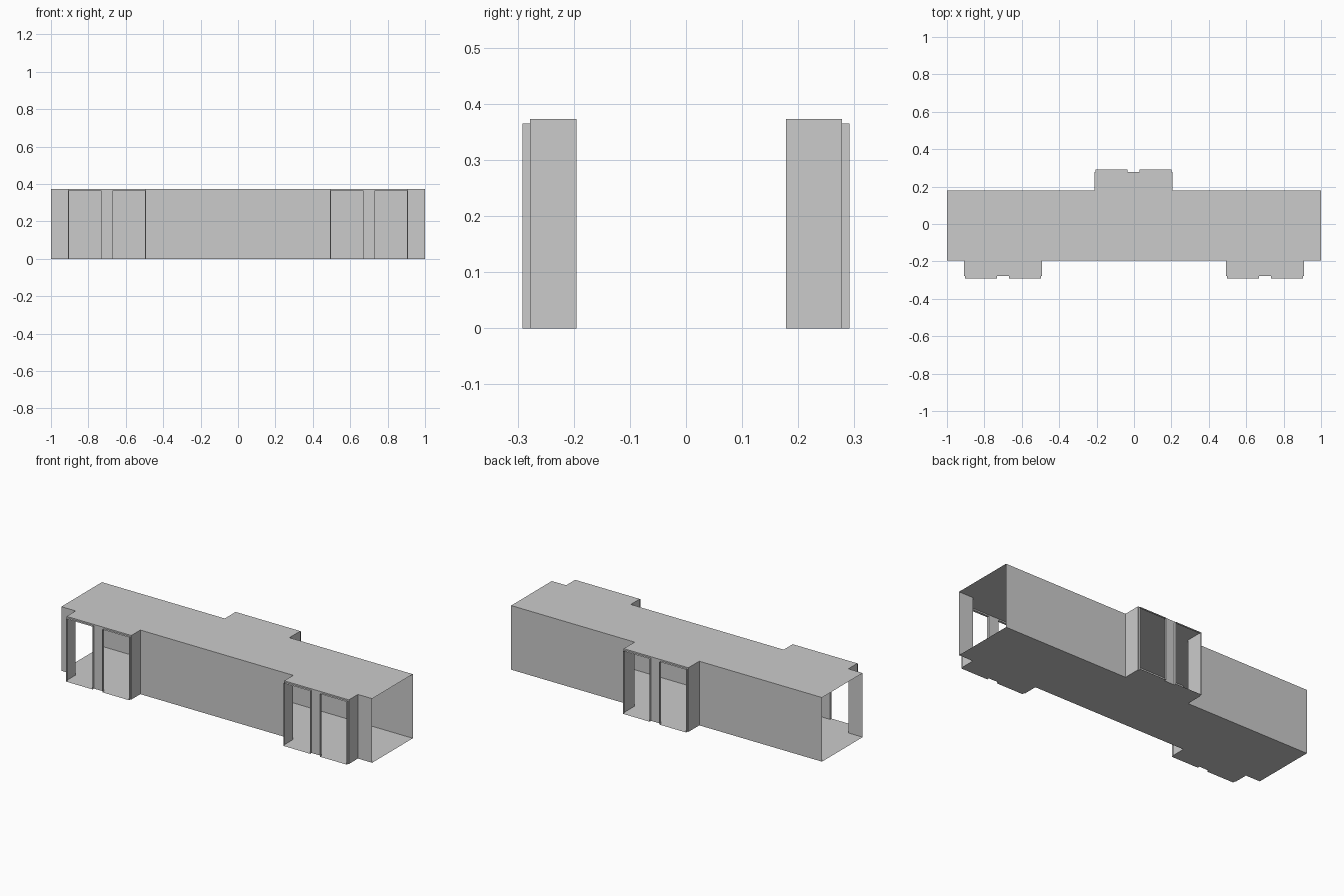
import bpy

if "Cube" in bpy.data.objects:
    bpy.data.objects.remove(bpy.data.objects["Cube"])

H, LINTEL = 0.373, 0.365          # ceiling height, opening height
FRONT, BACK = -0.195, 0.178       # main wall lines
FACE, SILL = 0.278, 0.291         # bay face and outer door line (distance from axis)
HALF, OUT, IN = 0.208, 0.203, 0.032  # bay half width, opening outer / inner edge
BAYS = [("front_left", -0.7, -1), ("front_right", 0.7, -1), ("back", -0.002, 1)]


def mesh_object(name, polys):
    verts, faces = [], []
    for p in polys:
        faces.append(list(range(len(verts), len(verts) + len(p))))
        verts += p
    me = bpy.data.meshes.new(name)
    me.from_pydata(verts, [], faces)
    ob = bpy.data.objects.new(name, me)
    bpy.context.collection.objects.link(ob)
    return ob


def wall(a, b, z0, z1):
    return [(*a, z0), (*b, z0), (*b, z1), (*a, z1)]


def slab(name, x0, x1, y0, y1, z, up):
    """Flat horizontal rectangle facing up or down."""
    y0, y1 = sorted((y0, y1))
    p = [(x0, y0, z), (x1, y0, z), (x1, y1, z), (x0, y1, z)]
    return p if up else p[::-1]


# Main corridor: floor, ceiling and long walls, open at both ends
mesh_object("corridor_floor", [slab("", -1, 1, FRONT, BACK, 0, True)])
mesh_object("corridor_ceiling", [slab("", -1, 1, FRONT, BACK, H, False)])
for side, y in ((-1, FRONT), (1, BACK)):
    edges = [-1]
    for _, cx, s in BAYS:
        if s == side:
            edges += [cx - HALF, cx + HALF]
    edges.append(1)
    spans = zip(edges[::2], edges[1::2])
    quads = [wall((a, y), (b, y), 0, H) for a, b in spans]
    if side < 0:
        quads = [q[::-1] for q in quads]
    mesh_object("front_wall" if side < 0 else "back_wall", quads)

# Door bays: side walls, face with pillar, and two framed openings each
for name, cx, s in BAYS:
    y0, yf, yo = (FRONT if s < 0 else BACK), s * FACE, s * SILL
    shell = [wall((cx + k * HALF, y0), (cx + k * HALF, yf), 0, H) for k in (-1, 1)]
    shell += [wall((cx + k * HALF, yf), (cx + k * OUT, yf), 0, H) for k in (-1, 1)]
    shell.append(wall((cx - IN, yf), (cx + IN, yf), 0, H))
    mesh_object(name + "_bay_walls", shell)
    mesh_object(name + "_bay_floor", [slab("", cx - HALF, cx + HALF, y0, yf, 0, True)])
    mesh_object(name + "_bay_ceiling", [slab("", cx - HALF, cx + HALF, y0, yf, H, False)])
    frame = []
    for k in (-1, 1):
        a, b = sorted((cx + k * IN, cx + k * OUT))
        frame += [wall((x, yf), (x, yo), 0, LINTEL) for x in (a, b)]   # jambs
        frame.append(wall((a, yf), (b, yf), LINTEL, H))                # lintel
        frame.append(slab("", a, b, yf, yo, LINTEL, False))            # head
        frame.append(slab("", a, b, yf, yo, 0, True))                  # threshold
    mesh_object(name + "_door_frames", frame)
